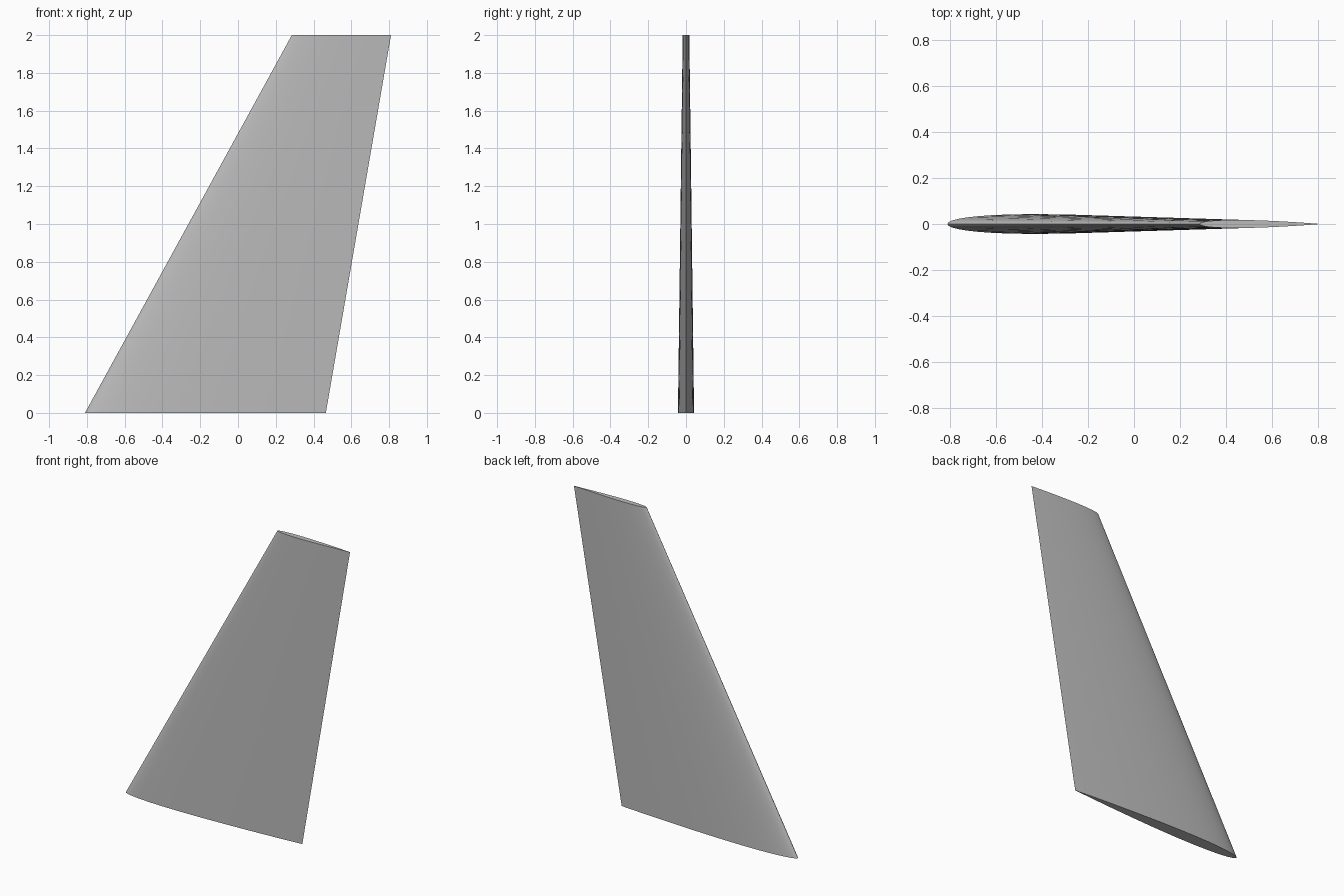
import bpy, bmesh, math

cube = bpy.data.objects.get("Cube")
if cube:
    bpy.data.objects.remove(cube, do_unlink=True)

HEIGHT = 2.0
THICKNESS = 0.067   # thickness as a fraction of chord
STEPS = 24          # chordwise divisions per side


def half_thickness(t):
    """Symmetric airfoil with a closed trailing edge."""
    return 5 * THICKNESS * (0.2969 * math.sqrt(t) - 0.126 * t - 0.3516 * t**2
                            + 0.2843 * t**3 - 0.1036 * t**4)


def section(bm, lead, trail, z):
    """Closed airfoil loop from trailing edge, round the nose and back."""
    chord = trail - lead
    ring = []
    for i in range(2 * STEPS):
        a = math.pi * i / STEPS
        t = (1 + math.cos(a)) / 2
        y = 0 if i in (0, STEPS) else half_thickness(t) * chord
        ring.append(bm.verts.new((lead + t * chord, y if i < STEPS else -y, z)))
    return ring


# Swept, tapered fin between root and tip sections
bm = bmesh.new()
root = section(bm, -0.81, 0.465, 0)
tip = section(bm, 0.285, 0.81, HEIGHT)
for i in range(len(root)):
    j = (i + 1) % len(root)
    bm.faces.new((root[i], root[j], tip[j], tip[i]))

# Flat end caps
bm.faces.new(root)
bm.faces.new(tip)
bmesh.ops.recalc_face_normals(bm, faces=bm.faces)

mesh = bpy.data.meshes.new("fin")
bm.to_mesh(mesh)
bm.free()
fin = bpy.data.objects.new("fin", mesh)
bpy.context.collection.objects.link(fin)

# Plain grey finish
grey = bpy.data.materials.new("light_grey")
grey.use_nodes = True
colour = (0.5, 0.5, 0.5, 1)
grey.diffuse_color = colour
grey.node_tree.nodes["Principled BSDF"].inputs["Base Color"].default_value = colour
mesh.materials.append(grey)

# Smooth skin with sharp cap and trailing edges
bpy.ops.object.select_all(action='DESELECT')
fin.select_set(True)
bpy.context.view_layer.objects.active = fin
bpy.ops.object.shade_smooth_by_angle(angle=math.radians(40))
